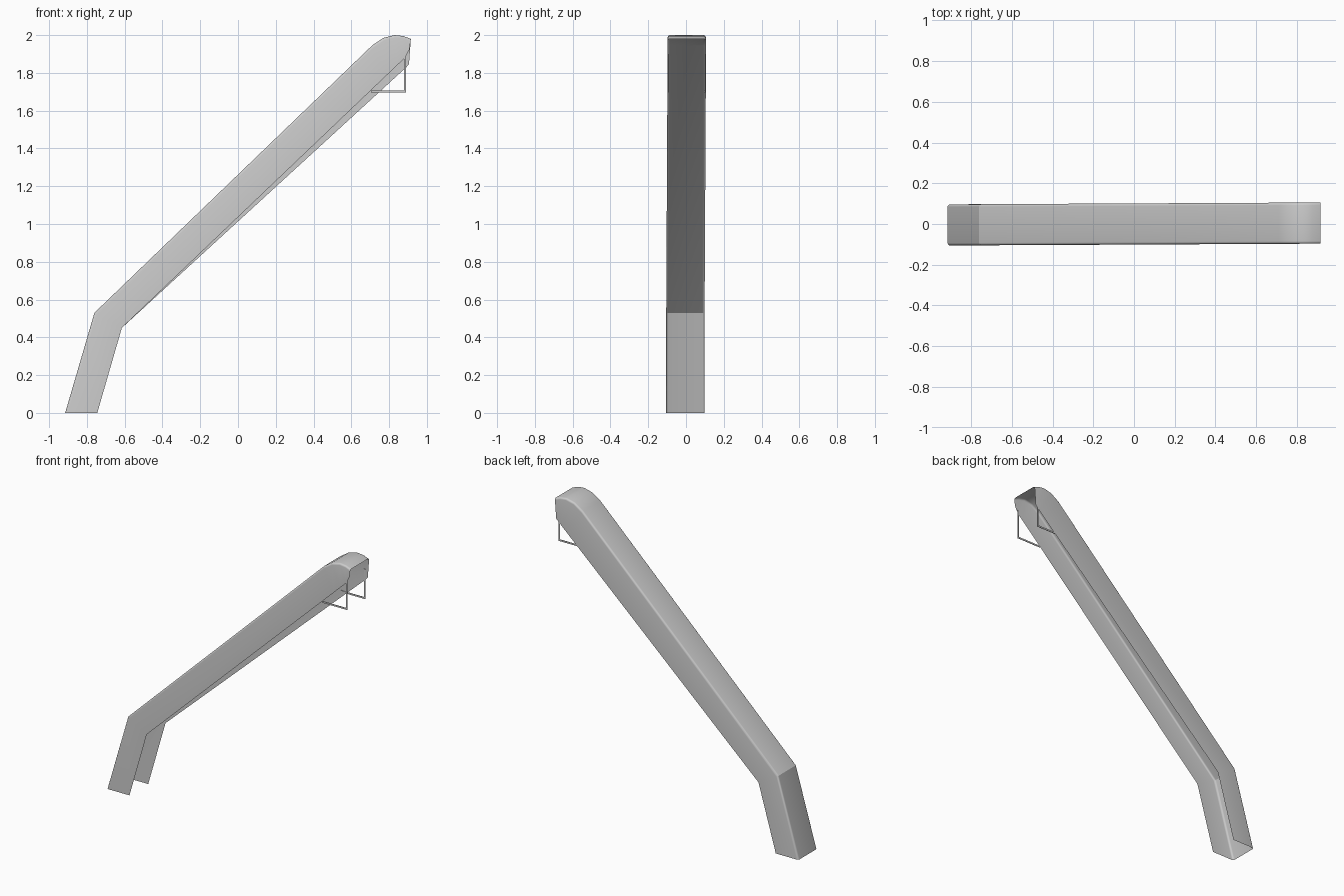
import bpy, bmesh, math
from mathutils import Vector

cube = bpy.data.objects.get("Cube")
if cube:
    bpy.data.objects.remove(cube, do_unlink=True)

grey = bpy.data.materials.new("plain grey")
grey.use_nodes = True
colour = (0.6, 0.6, 0.6, 1)
grey.diffuse_color = colour
grey.node_tree.nodes["Principled BSDF"].inputs["Base Color"].default_value = colour

HALF = 0.101    # half width of the channel
ROUND = 0.013   # radius of the long edges
STEPS = 4


def skew(x, y):
    """The channel is turned very slightly about z."""
    return y + 0.005 * x


def finish(name, bm):
    mesh = bpy.data.meshes.new(name)
    bm.to_mesh(mesh)
    bm.free()
    obj = bpy.data.objects.new(name, mesh)
    bpy.context.collection.objects.link(obj)
    mesh.materials.append(grey)
    bpy.ops.object.select_all(action='DESELECT')
    obj.select_set(True)
    bpy.context.view_layer.objects.active = obj
    bpy.ops.object.shade_smooth_by_angle(angle=math.radians(25))
    return obj


# Stations along the channel: outer edge, front lower edge, back lower edge (x, z)
stations = [
    ((-0.915, 0.0), (-0.745, 0.0), (-0.745, 0.0)),
    ((-0.76, 0.53), (-0.615, 0.45), (-0.615, 0.45)),
    ((0.71, 1.945), (0.79, 1.79), (0.79, 1.737)),
    ((0.77, 1.985), (0.84, 1.838), (0.84, 1.783)),
    ((0.83, 2.0), (0.88, 1.876), (0.875, 1.815)),
    ((0.875, 1.995), (0.895, 1.90), (0.892, 1.831)),
    ((0.915, 1.98), (0.908, 1.925), (0.905, 1.845)),
]


def half_section(top, low, side):
    """Points from the lower edge of one side up and round onto the top."""
    top, low = Vector(top), Vector(low)
    inward = (low - top).normalized()
    pts = [(low.x, side * HALF, low.y)]
    for k in range(STEPS + 1):
        a = math.pi / 2 * k / STEPS
        p = top + inward * ROUND * (1 - math.sin(a))
        pts.append((p.x, side * (HALF - ROUND * (1 - math.cos(a))), p.y))
    return pts


# Open-bottomed sheet channel: foot, long arm and curved end
bm = bmesh.new()
rows = []
for top, front, back in stations:
    section = half_section(top, front, -1) + half_section(top, back, 1)[::-1]
    rows.append([bm.verts.new((x, skew(x, y), z)) for x, y, z in section])
for a, b in zip(rows, rows[1:]):
    for i in range(len(a) - 1):
        bm.faces.new((a[i], b[i], b[i + 1], a[i + 1]))
bmesh.ops.recalc_face_normals(bm, faces=bm.faces)
if sum(f.normal.z * f.calc_area() for f in bm.faces) < 0:
    bmesh.ops.reverse_faces(bm, faces=bm.faces)
finish("channel_arm", bm)

# Thin L-shaped brackets hanging below the upper end, one on each side
outline = [(0.705, 1.707), (0.705, 1.696), (0.89, 1.696),
           (0.89, 1.90), (0.879, 1.90), (0.879, 1.707)]
for name, side in (("front_bracket", -1), ("back_bracket", 1)):
    bm = bmesh.new()
    y0 = side * (HALF - 0.002)
    face = bm.faces.new([bm.verts.new((x, skew(x, y0), z)) for x, z in outline])
    ext = bmesh.ops.extrude_face_region(bm, geom=[face])
    moved = [v for v in ext["geom"] if isinstance(v, bmesh.types.BMVert)]
    bmesh.ops.translate(bm, verts=moved, vec=(0, -side * 0.004, 0))
    bmesh.ops.recalc_face_normals(bm, faces=bm.faces)
    finish(name, bm)
